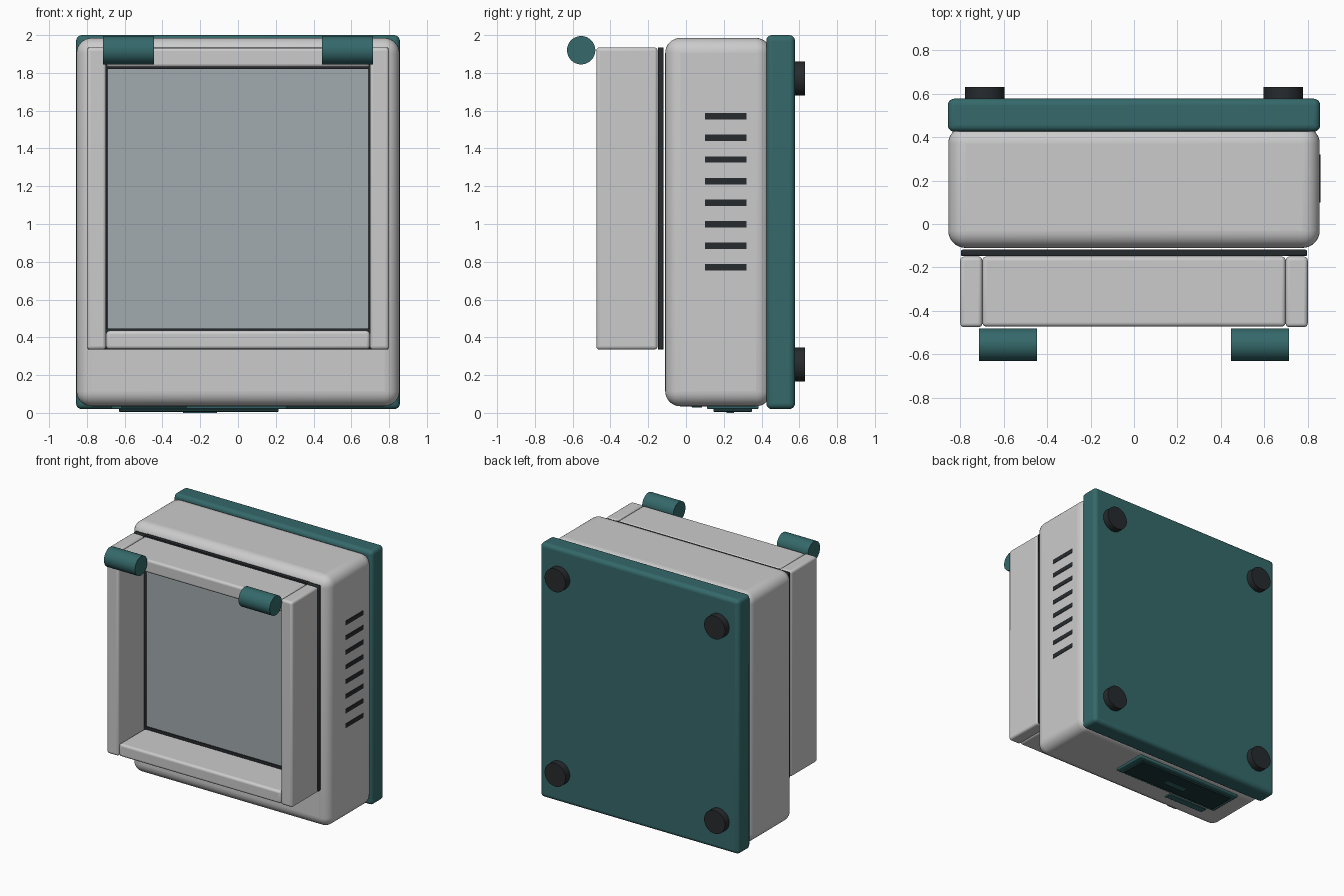
import bpy, math

if "Cube" in bpy.data.objects:
    bpy.data.objects.remove(bpy.data.objects["Cube"])


def material(name, rgba):
    m = bpy.data.materials.new(name)
    m.diffuse_color = rgba
    m.use_nodes = True
    m.node_tree.nodes["Principled BSDF"].inputs["Base Color"].default_value = m.diffuse_color
    return m


SHELL = material("light_shell", (0.62, 0.65, 0.63, 1))
TEAL = material("teal", (0.035, 0.14, 0.145, 1))
DARK = material("dark_rubber", (0.02, 0.024, 0.027, 1))
SCREEN = material("dark_screen", (0.01, 0.035, 0.04, 1))
GLASS = material("glass", (0.36, 0.41, 0.43, 0.6))


def finish(ob, name, mat, bevel=0, segments=4):
    ob.name = name
    ob.data.materials.append(mat)
    if bevel:
        mod = ob.modifiers.new("soft_edges", 'BEVEL')
        mod.width = bevel
        mod.segments = segments
        mod.limit_method = 'ANGLE'
    bpy.ops.object.shade_smooth_by_angle(angle=math.radians(35))
    return ob


def box(name, x, y, z, mat, bevel=0, segments=4):
    """Box from (min, max) ranges on each axis."""
    bpy.ops.mesh.primitive_cube_add(size=1, location=[sum(r) / 2 for r in (x, y, z)])
    ob = bpy.context.object
    ob.scale = [r[1] - r[0] for r in (x, y, z)]
    bpy.ops.object.transform_apply(location=False, rotation=False, scale=True)
    return finish(ob, name, mat, bevel, segments)


def cylinder(name, centre, radius, length, rotation, mat, bevel=0):
    bpy.ops.mesh.primitive_cylinder_add(vertices=48, radius=radius, depth=length,
                                        location=centre, rotation=rotation)
    return finish(bpy.context.object, name, mat, bevel, 2)


# Main housing and base plate
box("housing", (-0.855, 0.855), (-0.11, 0.45), (0.035, 1.985), SHELL, 0.08, 8)
box("base_plate", (-0.857, 0.857), (0.425, 0.577), (0.02, 2.0), TEAL, 0.03, 5)

# Rubber feet
for sx in (-1, 1):
    for z in (0.255, 1.77):
        cylinder("foot", (sx * 0.687, 0.6, z), 0.09, 0.06,
                 (math.pi / 2, 0, 0), DARK)

# Raised window frame with a dark gasket behind it
for sx in (-1, 1):
    side = sorted((sx * 0.698, sx * 0.80))
    box("frame_side", side, (-0.475, -0.15), (0.335, 1.935), SHELL, 0.018)
    seal = sorted((sx * 0.692, sx * 0.797))
    box("gasket_side", seal, (-0.148, -0.118), (0.335, 1.935), DARK, 0.008, 2)
box("frame_top", (-0.698, 0.698), (-0.472, -0.15), (1.83, 1.933), SHELL, 0.018)
box("frame_bottom", (-0.698, 0.698), (-0.472, -0.15), (0.337, 0.435), SHELL, 0.018)
box("gasket_top", (-0.70, 0.70), (-0.148, -0.118), (1.82, 1.935), DARK)
box("gasket_bottom", (-0.70, 0.70), (-0.148, -0.118), (0.335, 0.447), DARK)
box("window_pane", (-0.695, 0.695), (-0.14, -0.125), (0.44, 1.825), GLASS)

# Round grips in front of the frame
for sx in (-1, 1):
    cylinder("grip", (sx * 0.58, -0.555, 1.92), 0.075, 0.268,
             (0, math.pi / 2, 0), TEAL)

# Vent slots on the right side
for i in range(8):
    z = 0.77 + i * 0.1143
    box("vent_slot", (0.84, 0.858), (0.10, 0.32), (z - 0.017, z + 0.017), DARK)

# Display panel on the underside
box("display_bezel", (-0.67, 0.26), (0.11, 0.385), (0.02, 0.06), TEAL, 0.008, 2)
box("display_screen", (-0.63, 0.215), (0.145, 0.35), (0.006, 0.05), SCREEN, 0.003, 2)
box("readout_bar", (-0.29, -0.11), (0.215, 0.255), (0.0, 0.02), TEAL)
box("button_strip", (-0.62, -0.27), (0.03, 0.085), (0.028, 0.06), TEAL, 0.004, 2)
